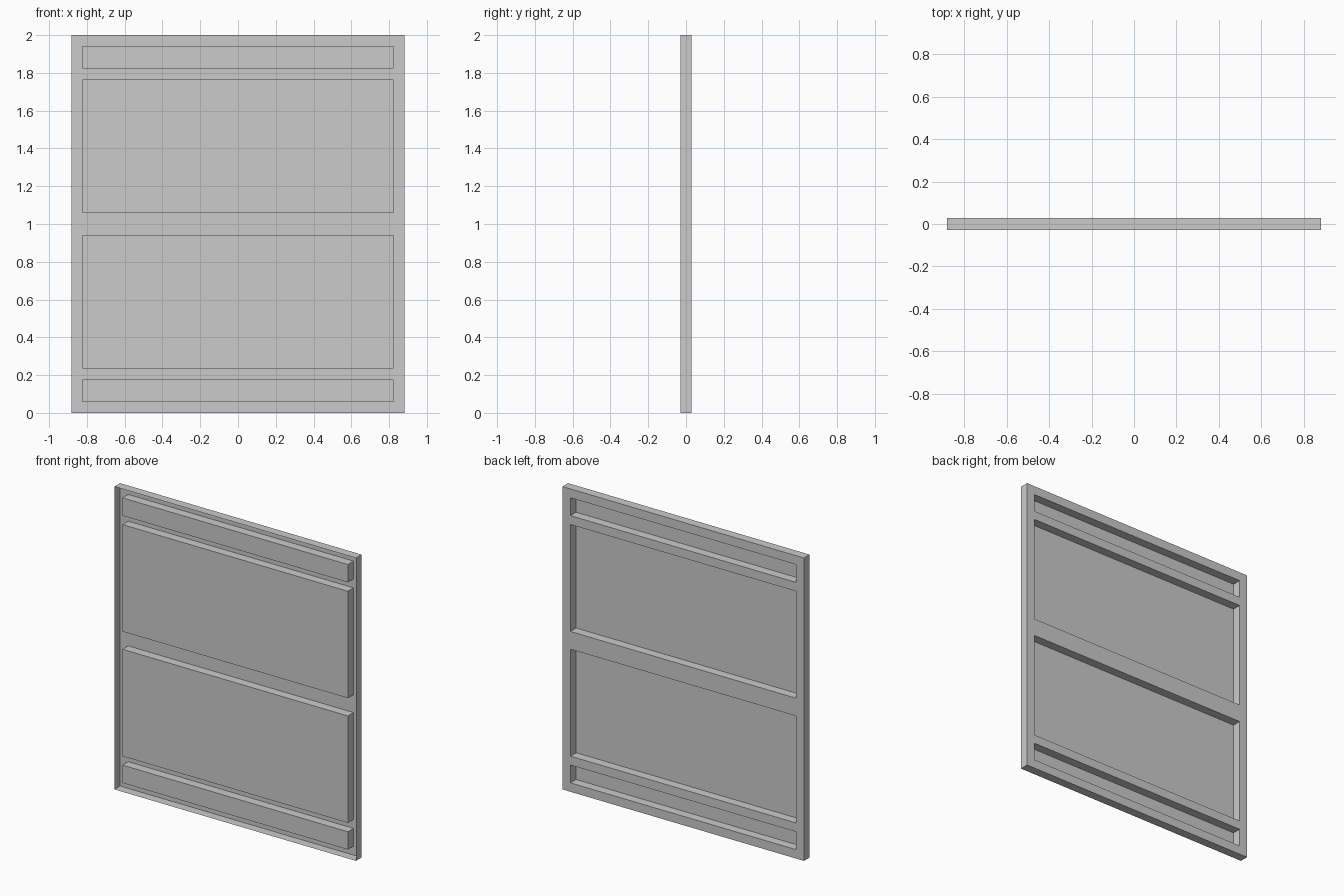
import bpy
import bmesh

if "Cube" in bpy.data.objects:
    bpy.data.objects.remove(bpy.data.objects["Cube"])

U = 1 / 17                      # module the whole panel is laid out on
FRONT, BACK = -U / 2, U / 2     # thin sheet: open at the front, skin at the back
W, IN, H = 15 * U, 14 * U, 34 * U
openings = [(1 * U, 3 * U), (4 * U, 16 * U), (18 * U, 30 * U), (31 * U, 33 * U)]


def quad(bm, pts):
    return bm.faces.new([bm.verts.new(p) for p in pts])


def plate(bm, x0, x1, z0, z1, y):
    """Upright rectangle facing the back (+y)."""
    quad(bm, [(x0, y, z0), (x0, y, z1), (x1, y, z1), (x1, y, z0)])


def walls(bm, x, z0, z1, inward=False):
    """Four sides joining the front plane to the back plane."""
    ring = [(-x, z0), (x, z0), (x, z1), (-x, z1)]
    for (ax, az), (bx, bz) in zip(ring, ring[1:] + ring[:1]):
        pts = [(ax, FRONT, az), (bx, FRONT, bz), (bx, BACK, bz), (ax, BACK, az)]
        quad(bm, pts[::-1] if inward else pts)


def finish(bm, name):
    bmesh.ops.remove_doubles(bm, verts=bm.verts, dist=1e-5)
    mesh = bpy.data.meshes.new(name)
    bm.to_mesh(mesh)
    bm.free()
    bpy.context.collection.objects.link(bpy.data.objects.new(name, mesh))


# Frame: outer edge walls plus a back skin with four openings
bm = bmesh.new()
walls(bm, W, 0, H)
levels = [0] + [z for pair in openings for z in pair] + [H]
for i, (z0, z1) in enumerate(zip(levels, levels[1:])):
    plate(bm, -W, -IN, z0, z1, BACK)
    plate(bm, IN, W, z0, z1, BACK)
    if i % 2 == 0:              # rails between the openings
        plate(bm, -IN, IN, z0, z1, BACK)
finish(bm, "frame")

# Pressed panels: recessed from the back, raised at the front
names = ["bottom_strip_panel", "lower_panel", "upper_panel", "top_strip_panel"]
for name, (z0, z1) in zip(names, openings):
    bm = bmesh.new()
    walls(bm, IN, z0, z1, inward=True)
    plate(bm, -IN, IN, z0, z1, FRONT)
    finish(bm, name)
